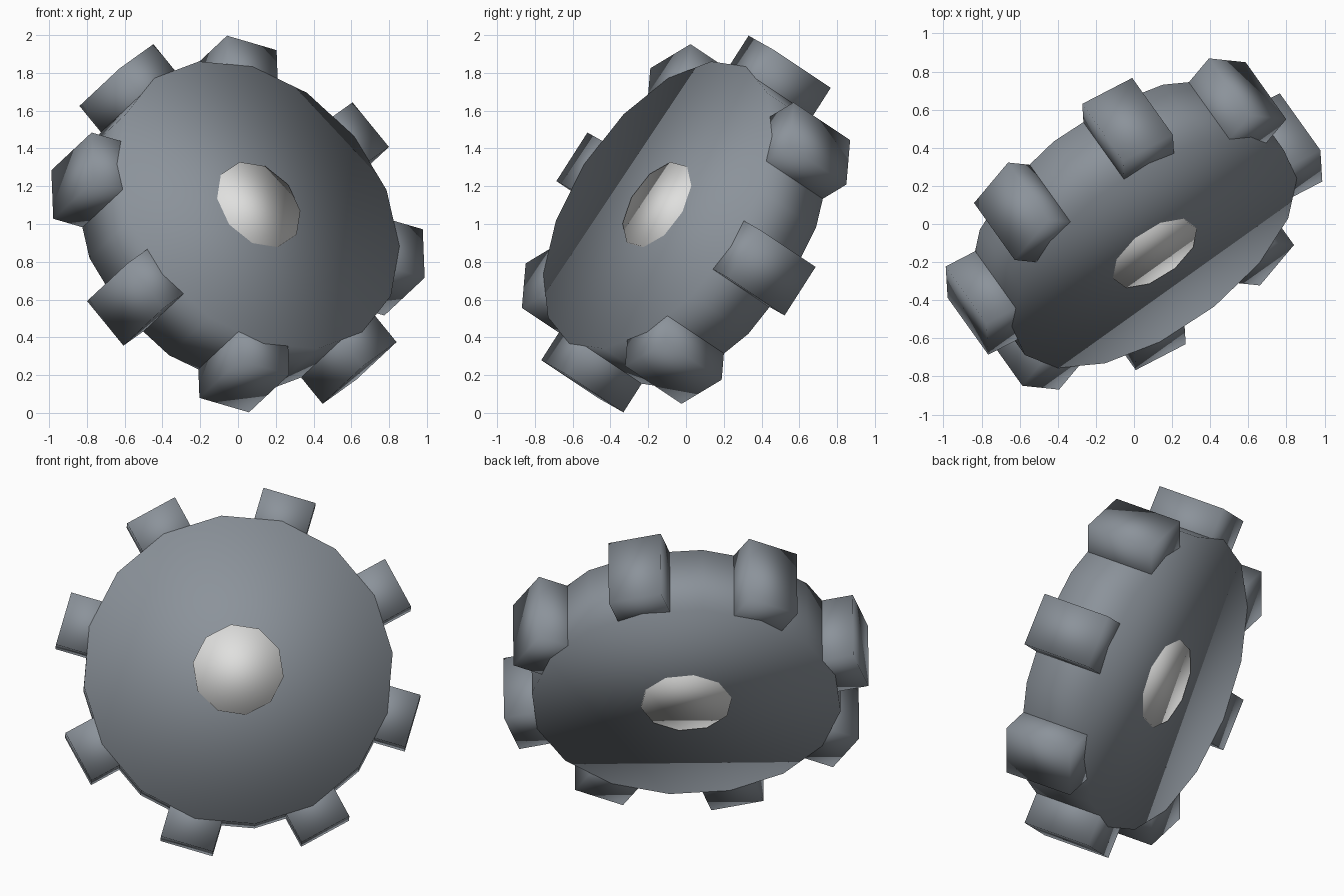
import bpy, bmesh, math
from mathutils import Matrix, Vector

if "Cube" in bpy.data.objects:
    bpy.data.objects.remove(bpy.data.objects["Cube"])

# Wheel frame: u and w lie in the wheel plane, n is the axle direction
AZ, EL = math.radians(35.5), math.radians(28.5)
n = Vector((math.cos(EL) * math.sin(AZ), -math.cos(EL) * math.cos(AZ), math.sin(EL)))
u = Vector((math.cos(AZ), math.sin(AZ), 0))
w = n.cross(u)
FRAME = Matrix((u, w, n)).transposed().to_4x4()
FRAME.translation = (0, 0, 1)

HALF = 0.21  # half thickness of the wheel


def material(name, rgb):
    m = bpy.data.materials.new(name)
    m.diffuse_color = (*rgb, 1)
    m.use_nodes = True
    m.node_tree.nodes["Principled BSDF"].inputs["Base Color"].default_value = m.diffuse_color
    return m


steel = material("blue_grey_steel", (0.26, 0.29, 0.325))
pale = material("pale_grey", (0.74, 0.74, 0.73))


def finish(bm, name, mat):
    """Turn a bmesh in wheel coordinates into a smooth object in the world."""
    bm.transform(FRAME)
    bmesh.ops.recalc_face_normals(bm, faces=bm.faces)
    for f in bm.faces:
        f.smooth = True
    me = bpy.data.meshes.new(name)
    bm.to_mesh(me)
    bm.free()
    me.materials.append(mat)
    bpy.context.collection.objects.link(bpy.data.objects.new(name, me))


def drum(name, radius, half, sides, phase, mat):
    bm = bmesh.new()
    bmesh.ops.create_cone(bm, cap_ends=True, segments=sides, radius1=radius,
                          radius2=radius, depth=2 * half)
    # bring the first vertex to the requested angle
    v = bm.verts[:][0].co
    turn = math.radians(phase) - math.atan2(v.y, v.x)
    bm.transform(Matrix.Rotation(turn, 4, 'Z'))
    finish(bm, name, mat)


# Wheel body and the slightly proud axle hub
drum("wheel_disc", 0.87, HALF, 16, 6, steel)
drum("axle_hub", 0.257, HALF + 0.01, 10, 99, pale)

# Eight block teeth around the rim
INNER, OUTER, WIDTH = 0.71, 1.02, 0.305
for i in range(8):
    bm = bmesh.new()
    bmesh.ops.create_cube(bm, size=1)
    bm.transform(Matrix.Rotation(math.radians(28.4 + 45 * i), 4, 'Z')
                 @ Matrix.Translation(((INNER + OUTER) / 2, 0, 0))
                 @ Matrix.Diagonal((OUTER - INNER, WIDTH, 2 * HALF - 0.002, 1)))
    finish(bm, f"gear_tooth_{i + 1}", steel)
